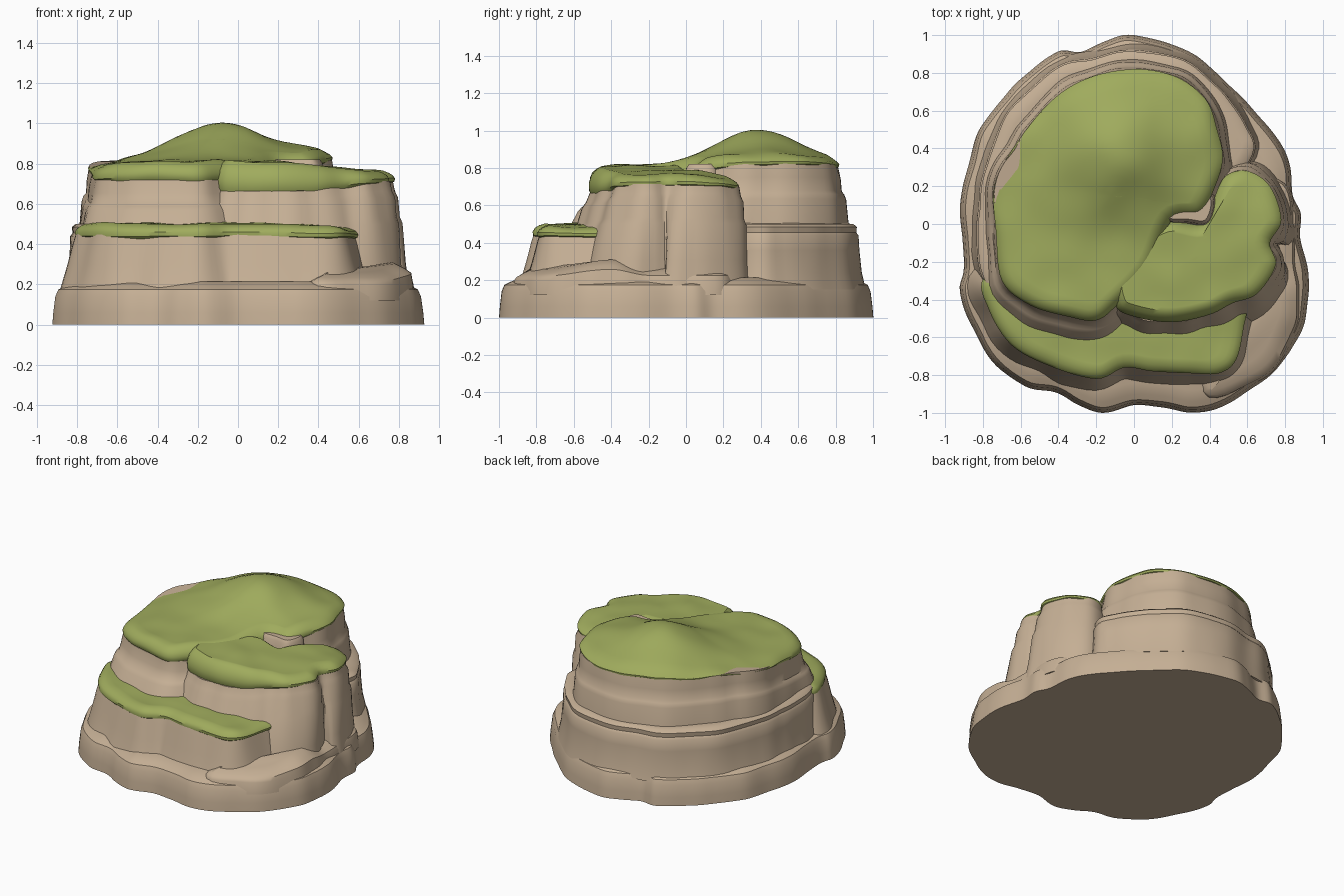
import bpy, bmesh, math
from mathutils import Vector, noise

cube = bpy.data.objects.get("Cube")
if cube:
    bpy.data.objects.remove(cube, do_unlink=True)


def material(name, rgb):
    mat = bpy.data.materials.new(name)
    mat.use_nodes = True
    mat.diffuse_color = (*rgb, 1)
    mat.node_tree.nodes["Principled BSDF"].inputs["Base Color"].default_value = (*rgb, 1)
    return mat


SAND = material("sandstone", (.56, .43, .30))
GRASS = material("grass green", (.35, .41, .11))


def ramp(v, low, high):
    t = min(1, max(0, (v - low) / (high - low)))
    return t * t * (3 - 2 * t)


def outline(points, steps=6):
    """Closed smooth curve through the points, with outward normals."""
    p = [Vector(q) for q in points]
    n = len(p)
    ring = []
    for i in range(n):
        a, b, c, d = (p[(i + k - 1) % n] for k in range(4))
        for s in range(steps):
            t = s / steps
            ring.append(.5 * (2 * b + (c - a) * t + (2 * a - 5 * b + 4 * c - d) * t * t
                              + (3 * b - a - 3 * c + d) * t ** 3))
    m = len(ring)
    out = []
    for i in range(m):
        d = (ring[(i + 2) % m] - ring[i - 2]).normalized()
        out.append((ring[i], Vector((d.y, -d.x))))
    return out


def loft(name, rings, mat, center=None):
    bm = bmesh.new()
    loops = [[bm.verts.new(v) for v in r] for r in rings]
    for a, b in zip(loops, loops[1:]):
        for i in range(len(a)):
            j = (i + 1) % len(a)
            bm.faces.new((a[i], a[j], b[j], b[i]))
    bm.faces.new(loops[0][::-1])
    if center:
        tip = bm.verts.new(center)
        top = loops[-1]
        for i in range(len(top)):
            bm.faces.new((top[i], top[(i + 1) % len(top)], tip))
    else:
        bm.faces.new(loops[-1])
    bmesh.ops.recalc_face_normals(bm, faces=bm.faces)
    mesh = bpy.data.meshes.new(name)
    bm.to_mesh(mesh)
    bm.free()
    mesh.materials.append(mat)
    ob = bpy.data.objects.new(name, mesh)
    bpy.context.collection.objects.link(ob)
    bpy.ops.object.select_all(action="DESELECT")
    ob.select_set(True)
    bpy.context.view_layer.objects.active = ob
    bpy.ops.object.shade_smooth_by_angle(angle=math.radians(38))


def rock(name, points, levels, top=None, flare=0, rough=.016):
    """Weathered cliff: levels are (height, outward offset)."""
    rings = []
    for k, (z, off) in enumerate(levels):
        ring = []
        for p, n in outline(points):
            wear = noise.noise(Vector((p.x * 6, p.y * 6, z * 1.5))) * rough
            q = p + n * (off + wear + flare * max(0, -n.y) * max(0, .7 - z))
            h = z
            if top and z > .2:
                h = z + (top(p.x, p.y) - levels[-1][0]) * ramp(z, levels[0][0], levels[-1][0])
            ring.append((q.x, q.y, h))
        rings.append(ring)
    loft(name, rings, SAND)


def turf(name, points, center, height, under):
    """Grass cap with a rounded, slightly drooping rim."""
    line = outline(points)
    c = Vector(center)
    rings = []

    def surface(q):
        return height(q.x, q.y) + .012 * noise.noise(Vector((q.x * 5, q.y * 5, 0)))

    # rim, from the tucked underside to the shoulder
    for inset, share in ((.06, .05), (.02, 0), (.002, .2), (0, .45), (.012, .7), (.035, .88)):
        ring = []
        for p, n in line:
            q = p - n * inset
            low = under(p.x, p.y) + .012 * noise.noise(Vector((p.x * 7, p.y * 7, 3)))
            ring.append((q.x, q.y, low + (surface(q) - low) * share))
        rings.append(ring)
    # crown
    for k in range(1, 15):
        ring = []
        for p, n in line:
            q = (p - n * .06).lerp(c, (k - 1) / 14.5)
            ring.append((q.x, q.y, surface(q)))
        rings.append(ring)
    loft(name, rings, GRASS, (c.x, c.y, surface(c)))


# Broad base plinth
base = [(0, 1), (-.15, .97), (-.28, .91), (-.4, .92), (-.55, .81), (-.68, .68), (-.82, .5),
        (-.88, .3), (-.92, .1), (-.9, -.22), (-.92, -.35), (-.87, -.52), (-.75, -.72),
        (-.58, -.86), (-.42, -.89), (-.3, -.96), (-.17, -1), (0, -.96), (.15, -.97), (.3, -1),
        (.45, -.97), (.6, -.89), (.75, -.77), (.88, -.58), (.92, -.4), (.92, -.25), (.88, -.08),
        (.88, .05), (.84, .15), (.83, .3), (.75, .46), (.6, .64), (.42, .82), (.25, .93)]
rock("base_plinth", base, [(0, 0), (.06, -.005), (.14, -.015), (.175, -.03), (.19, -.06),
                           (.215, -.12)], rough=.008)

# Low ledge on the left flank
ledge = [(.38, -.88), (.6, -.83), (.75, -.71), (.84, -.53), (.86, -.35), (.83, -.2), (.82, 0),
         (.78, .2), (.6, .2), (.5, -.2), (.4, -.5)]
rock("side_ledge", ledge, [(.12, .03), (.2, .02), (.25, .01), (.27, -.02), (.3, -.08)],
     top=lambda x, y: .31 - .04 * ramp(y, -.4, -.2) - .05 * ramp(-y, .4, .8))

# Middle tier around the back and right
tier = [(0, .91), (-.22, .87), (-.4, .82), (-.6, .65), (-.73, .46), (-.8, .2), (-.82, 0),
        (-.79, -.28), (-.6, -.4), (0, -.2), (.4, .1), (.62, .37), (.58, .52), (.45, .71),
        (.25, .86)]
rock("middle_tier", tier, [(.15, .045), (.24, .025), (.36, .015), (.44, .012), (.455, 0),
                           (.485, .004), (.5, -.015), (.505, -.06)])

# Front shelf and its grass
shelf = [(-.79, -.28), (-.77, -.45), (-.65, -.64), (-.45, -.75), (-.2, -.82), (-.05, -.76),
         (.1, -.78), (.3, -.79), (.45, -.79), (.54, -.72), (.58, -.55), (.59, -.42),
         (.45, -.36), (.1, -.25), (-.5, -.15)]
rock("front_shelf", shelf, [(.14, .08), (.2, .06), (.3, .03), (.4, .005), (.45, -.01)])
turf("front_shelf_grass", shelf, (-.08, -.5), lambda x, y: .505 - .02 * ramp(x, .1, .6),
     lambda x, y: .425)

# Main hill: stepped cliff and domed grass
hill = [(0, .82), (-.25, .77), (-.45, .64), (-.64, .4), (-.74, .2), (-.73, -.05), (-.7, -.3),
        (-.55, -.43), (-.35, -.49), (-.2, -.51), (-.09, -.43), (.08, -.25), (.2, .02),
        (.35, .06), (.43, .2), (.47, .35), (.44, .5), (.38, .66), (.22, .78)]


def hill_under(x, y):
    return .705 + .095 * ramp(y, -.3, .4) + .01 * ramp(x, .1, .4)


def hill_top(x, y):
    dome = math.exp(-((x + .08) / .33) ** 2 - ((y - .39) / .33) ** 2)
    return .812 + .19 * dome + .04 * ramp(x, .1, .4) * ramp(y, -.1, .2) - .025 * ramp(-x, .5, .75)


rock("hill_cliff", hill, [(.35, .07), (.48, .05), (.5, .045), (.6, .035), (.625, .025),
                          (.64, .012), (.7, .008), (.77, -.005)],
     top=lambda x, y: hill_under(x, y) + .015, flare=.35)
turf("hill_grass", hill, (-.12, .15), hill_top, hill_under)

# Front left mesa and its grass
mesa = [(-.1, -.43), (0, -.49), (.2, -.52), (.4, -.48), (.52, -.42), (.65, -.37), (.75, -.22),
        (.72, -.1), (.78, .02), (.72, .2), (.6, .28), (.48, .25), (.41, .1), (.36, 0),
        (.18, .02), (0, -.08), (-.12, -.25)]


def mesa_under(x, y):
    return .645 + .05 * ramp(x, .3, .75)


rock("mesa_cliff", mesa, [(.15, .06), (.3, .045), (.48, .035), (.51, .022), (.6, .015),
                          (.63, 0), (.68, -.01)],
     top=lambda x, y: mesa_under(x, y) + .02, flare=.2, rough=.03)
turf("mesa_grass", mesa, (.28, -.2),
     lambda x, y: .812 - .05 * ramp(x, .1, .75) - .03 * ramp(y, .05, .28), mesa_under)

# Bare rock corner in the cleft between hill and mesa
rock("cleft_rock", [(.16, .03), (.28, .01), (.39, .01), (.42, .14), (.3, .2), (.18, .15)],
     [(.4, .03), (.7, .01), (.8, 0), (.82, -.015)], rough=.005)
